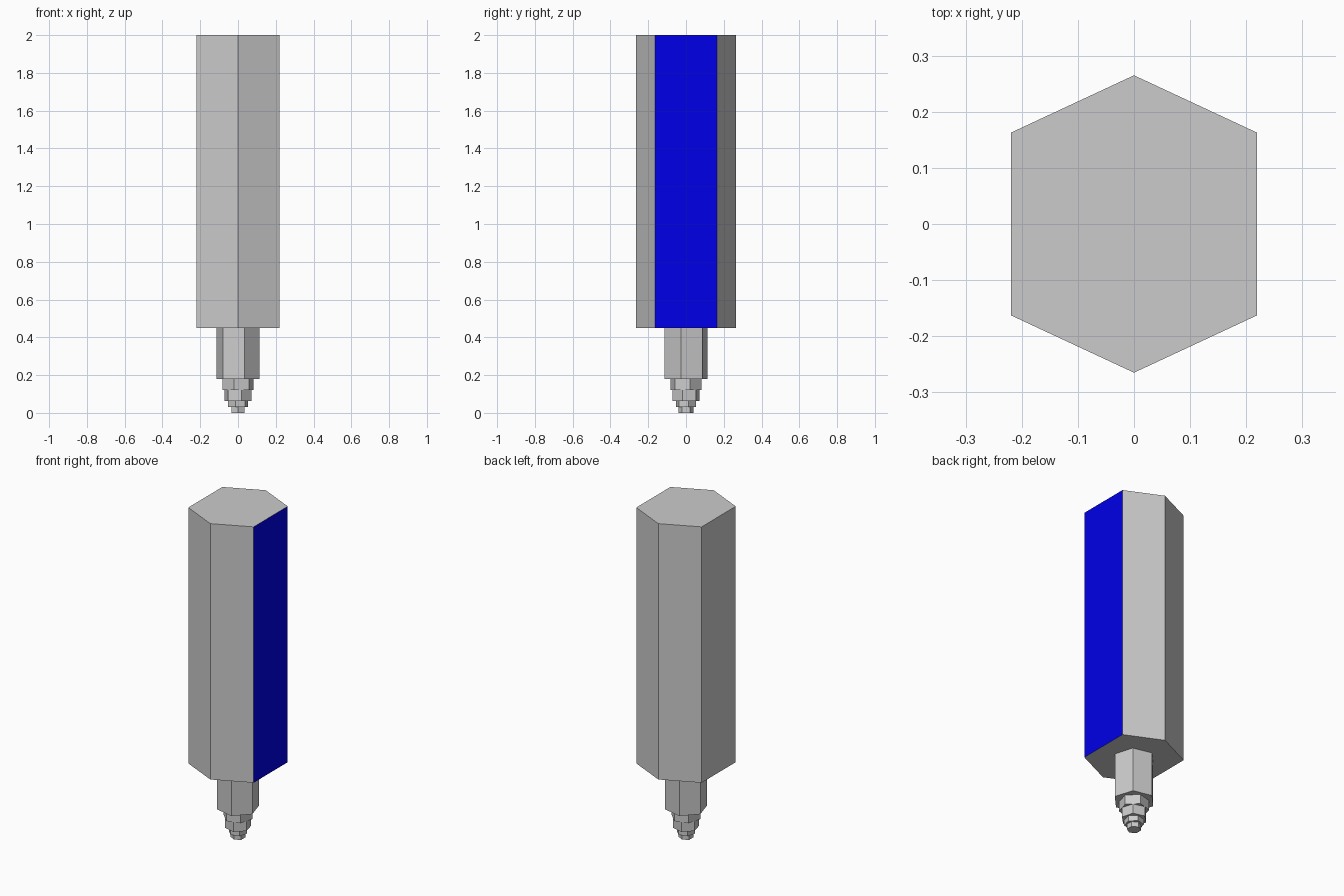
import bpy, bmesh
from math import cos, sin, radians

if "Cube" in bpy.data.objects:
    bpy.data.objects.remove(bpy.data.objects["Cube"])


def prism(name, profile, z0, z1):
    """Closed flat-sided prism from a counter-clockwise profile."""
    bm = bmesh.new()
    low = [bm.verts.new((x, y, z0)) for x, y in profile]
    high = [bm.verts.new((x, y, z1)) for x, y in profile]
    bm.faces.new(low[::-1])
    bm.faces.new(high)
    n = len(profile)
    for i in range(n):
        j = (i + 1) % n
        bm.faces.new((low[i], low[j], high[j], high[i]))
    mesh = bpy.data.meshes.new(name)
    bm.to_mesh(mesh)
    bm.free()
    obj = bpy.data.objects.new(name, mesh)
    bpy.context.collection.objects.link(obj)
    return obj


def hexagon(radius, turn):
    return [(radius * cos(radians(turn + 60 * k)),
             radius * sin(radians(turn + 60 * k))) for k in range(6)]


# Main barrel: slightly stretched hexagon
hw, hy, tip = 0.219, 0.163, 0.265
barrel = prism("barrel", [(hw, -hy), (hw, hy), (0, tip),
                          (-hw, hy), (-hw, -hy), (0, -tip)], 0.45, 2.0)

# Blue panel on the right face of the barrel
grey = bpy.data.materials.new("grey")
grey.diffuse_color = (0.8, 0.8, 0.8, 1)
grey.use_nodes = True
grey.node_tree.nodes["Principled BSDF"].inputs["Base Color"].default_value = grey.diffuse_color
blue = bpy.data.materials.new("blue")
blue.diffuse_color = (0.0, 0.0, 0.8, 1)
blue.use_nodes = True
blue.node_tree.nodes["Principled BSDF"].inputs["Base Color"].default_value = blue.diffuse_color
barrel.data.materials.append(grey)
barrel.data.materials.append(blue)
for face in barrel.data.polygons:
    if face.normal.x > 0.9:
        face.material_index = 1

# Stepped nozzle: name, radius, turn, bottom, top
steps = [
    ("neck", 0.118, 47, 0.18, 0.45),
    ("upper_collar", 0.084, 15, 0.122, 0.18),
    ("middle_collar", 0.073, 45, 0.063, 0.122),
    ("lower_collar", 0.054, 15, 0.03, 0.063),
    ("nozzle_tip", 0.04, 30, 0.0, 0.03),
]
for name, radius, turn, z0, z1 in steps:
    prism(name, hexagon(radius, turn), z0, z1)
